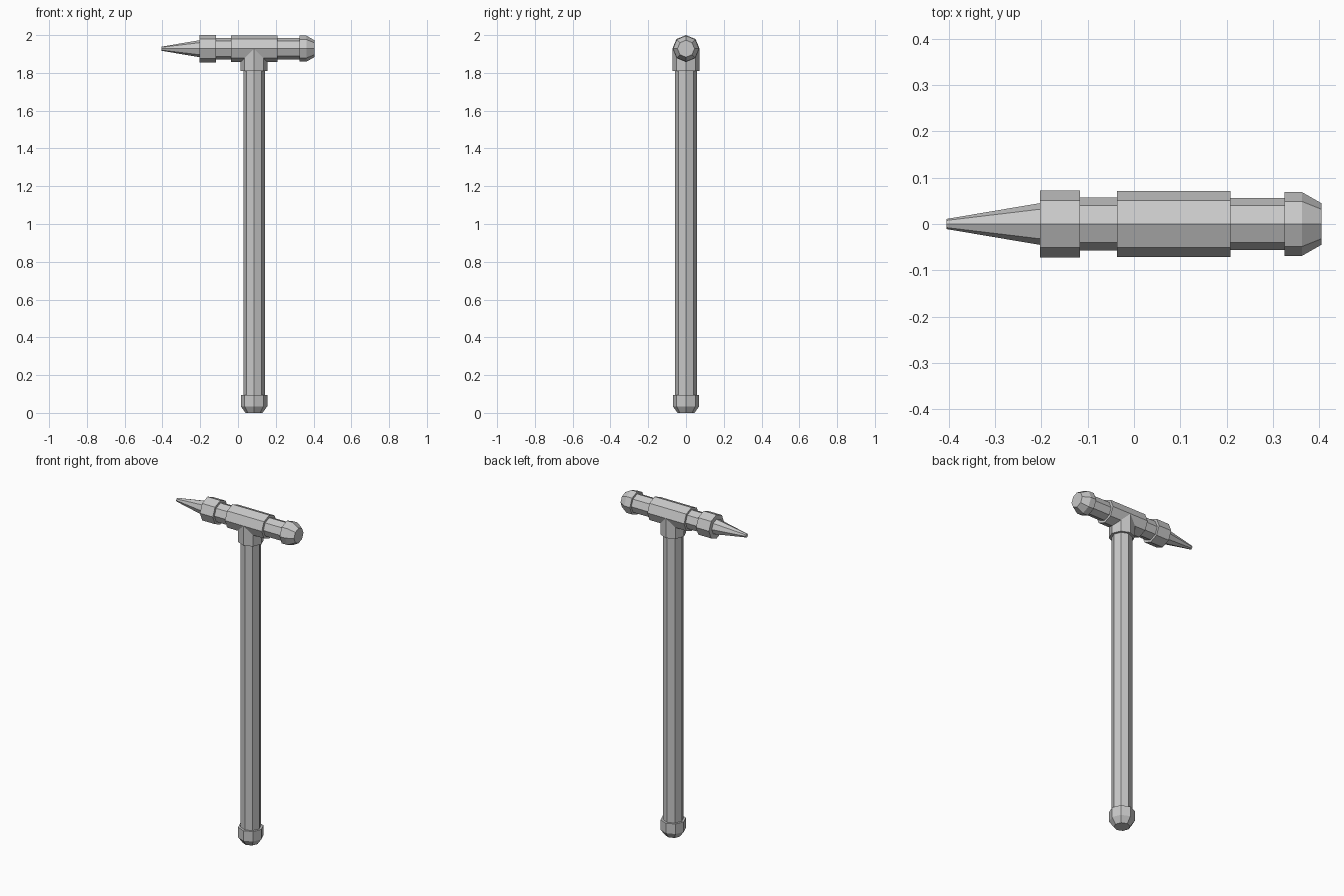
import bpy, bmesh, math
from mathutils import Matrix, Vector

if "Cube" in bpy.data.objects:
    bpy.data.objects.remove(bpy.data.objects["Cube"], do_unlink=True)

GREY = (0.58, 0.58, 0.58, 1.0)
steel = bpy.data.materials.new("plain grey")
steel.use_nodes = True
steel.diffuse_color = GREY
steel.node_tree.nodes["Principled BSDF"].inputs["Base Color"].default_value = GREY

SIDES = 8
HANDLE_X = 0.085
HEAD_Z = 1.928


def lathe(name, profile, along_x=False):
    """Closed eight-sided solid from (position, radius) pairs along z or x."""
    bm = bmesh.new()
    rings = []
    for pos, r in profile:
        ring = []
        for i in range(SIDES):
            a = math.tau * i / SIDES
            ring.append(bm.verts.new((r * math.cos(a), r * math.sin(a), pos)))
        rings.append(ring)
    for low, high in zip(rings, rings[1:]):
        for i in range(SIDES):
            j = (i + 1) % SIDES
            bm.faces.new((low[i], low[j], high[j], high[i]))
    bm.faces.new(rings[0][::-1])
    bm.faces.new(rings[-1])
    if along_x:
        bm.transform(Matrix.Translation((0, 0, HEAD_Z)) @ Matrix.Rotation(math.pi / 2, 4, "Y"))
    else:
        bm.transform(Matrix.Translation((HANDLE_X, 0, 0)))
    bmesh.ops.recalc_face_normals(bm, faces=bm.faces)
    mesh = bpy.data.meshes.new(name)
    bm.to_mesh(mesh)
    bm.free()
    mesh.materials.append(steel)
    obj = bpy.data.objects.new(name, mesh)
    bpy.context.collection.objects.link(obj)
    return obj


# Upright handle, with its end cap and the socket that meets the head
lathe("end_cap", [(0, 0.045), (0.035, 0.07), (0.095, 0.07)])
lathe("handle", [(0.09, 0.057), (1.82, 0.057)])
lathe("socket", [(1.81, 0.071), (HEAD_Z, 0.071)])

# Head, from the pointed pick to the striking face
lathe("head", [
    (-0.404, 0.011), (-0.203, 0.045),
    (-0.203, 0.072), (-0.117, 0.072),
    (-0.117, 0.057), (-0.037, 0.057),
    (-0.037, 0.071), (0.208, 0.071),
    (0.208, 0.056), (0.325, 0.056),
    (0.325, 0.069), (0.362, 0.069), (0.404, 0.045),
], along_x=True)
